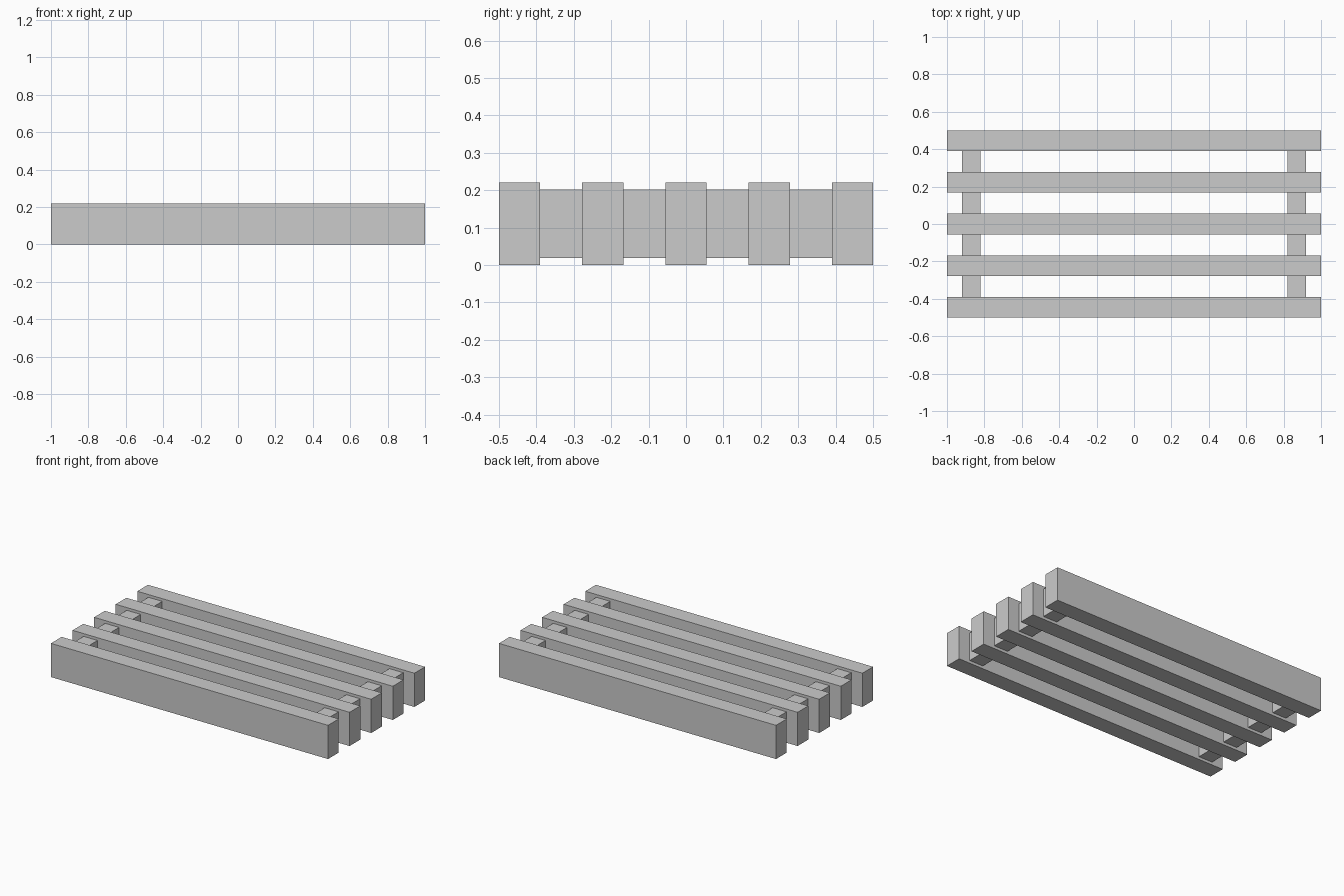
import bpy

if "Cube" in bpy.data.objects:
    bpy.data.objects.remove(bpy.data.objects["Cube"])

SLAT_W, SLAT_H, PITCH = 0.11, 0.22, 0.2225
GAP = PITCH - SLAT_W


def box(name, center, size):
    bpy.ops.mesh.primitive_cube_add(size=1, location=center)
    ob = bpy.context.object
    ob.name = name
    ob.scale = size
    bpy.ops.object.transform_apply(location=False, rotation=False, scale=True)
    return ob


# Five long slats on edge
for i in range(5):
    box(f"slat_{i + 1}", (0, (i - 2) * PITCH, SLAT_H / 2), (2, SLAT_W, SLAT_H))

# Spacer blocks filling the gaps near both ends
for side, x in (("left", -0.87), ("right", 0.87)):
    for i in range(4):
        box(f"spacer_{side}_{i + 1}", (x, (i - 1.5) * PITCH, SLAT_H / 2), (0.1, GAP, 0.184))
